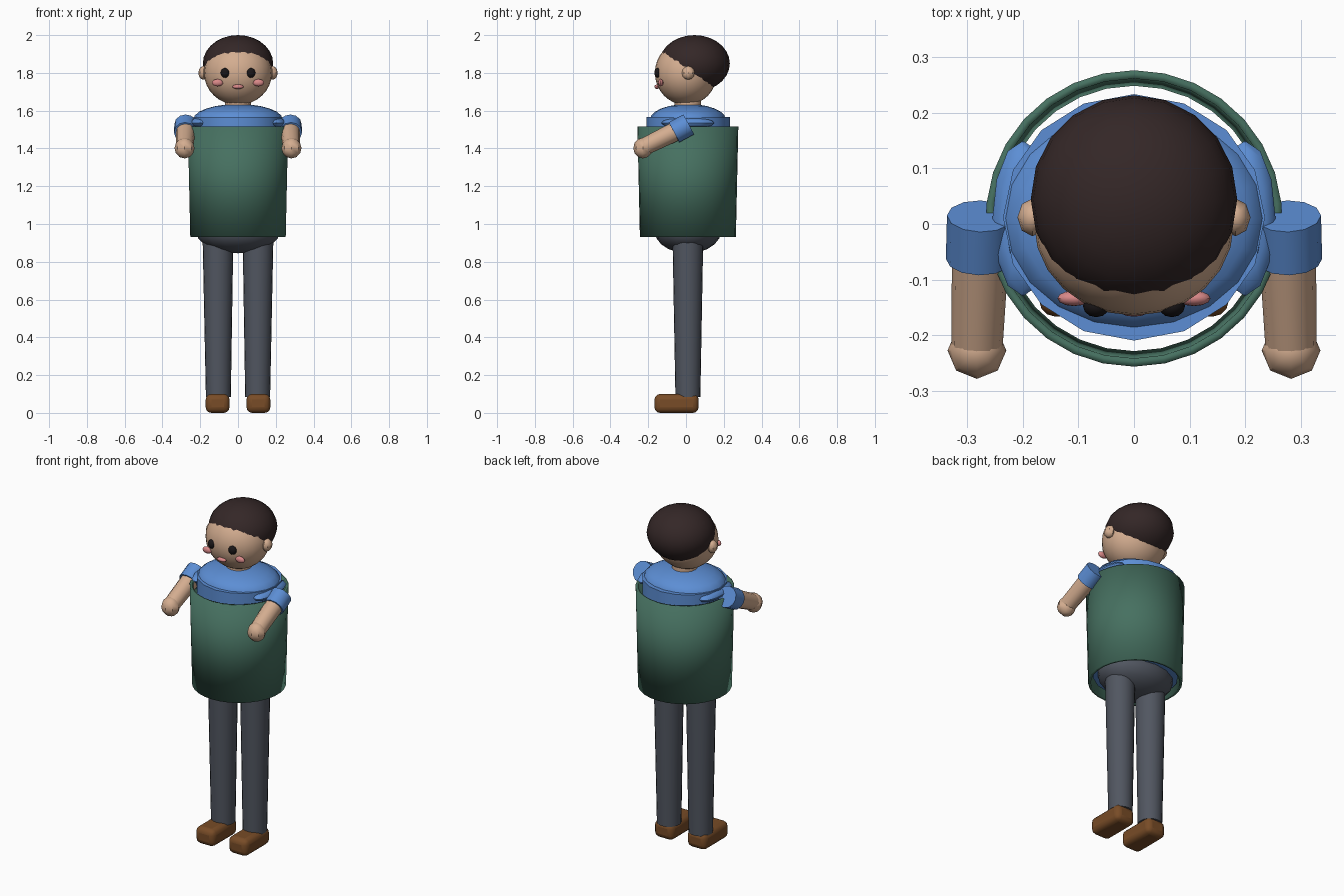
import bpy, math
from mathutils import Vector

if "Cube" in bpy.data.objects:
    bpy.data.objects.remove(bpy.data.objects["Cube"], do_unlink=True)


def material(name, r, g, b):
    m = bpy.data.materials.new(name)
    m.use_nodes = True
    m.diffuse_color = (r, g, b, 1)
    m.node_tree.nodes["Principled BSDF"].inputs["Base Color"].default_value = (r, g, b, 1)
    return m


SKIN = material("skin", 0.66, 0.42, 0.28)
HAIR = material("dark brown hair", 0.034, 0.020, 0.020)
BLUE = material("blue shirt", 0.107, 0.27, 0.66)
GREEN = material("green vest", 0.061, 0.162, 0.117)
GREY = material("grey trousers", 0.082, 0.093, 0.118)
BROWN = material("brown shoe", 0.188, 0.072, 0.020)
PINK = material("pink", 0.70, 0.25, 0.25)
BLACK = material("black eye", 0.010, 0.008, 0.009)


def finish(name, mat, angle=35):
    ob = bpy.context.object
    ob.name = name
    ob.data.materials.clear()
    ob.data.materials.append(mat)
    bpy.ops.object.transform_apply(location=False, rotation=True, scale=True)
    bpy.ops.object.shade_smooth_by_angle(angle=math.radians(angle))
    return ob


def ellipsoid(name, mat, loc, radii, seg=16, rings=10):
    bpy.ops.mesh.primitive_uv_sphere_add(segments=seg, ring_count=rings, location=loc)
    bpy.context.object.scale = radii
    return finish(name, mat)


def rod(name, mat, a, b, ra, rb, sides=16, stretch=(1, 1)):
    """Tapered cylinder from point a to point b."""
    a, b = Vector(a), Vector(b)
    d = b - a
    bpy.ops.mesh.primitive_cone_add(vertices=sides, radius1=ra, radius2=rb,
                                    depth=d.length, location=(a + b) / 2)
    ob = bpy.context.object
    ob.rotation_euler = d.to_track_quat("Z", "Y").to_euler()
    ob.scale = (stretch[0], stretch[1], 1)
    return finish(name, mat)


# Head, hair and neck
ellipsoid("head", SKIN, (0, 0, 1.80), (0.18, 0.165, 0.17), 24, 16)
ellipsoid("hair", HAIR, (0, 0.045, 1.85), (0.186, 0.187, 0.15), 20, 14)
rod("neck", SKIN, (0, 0.01, 1.58), (0, 0.01, 1.68), 0.07, 0.07)
ellipsoid("mouth", PINK, (0, -0.153, 1.727), (0.03, 0.014, 0.012), 12, 8)

# Shirt body with domed shoulders
rod("shirt_body", BLUE, (0, 0.012, 0.965), (0, 0.012, 1.567), 1, 1, 16, (0.236, 0.222))
ellipsoid("shirt_dome", BLUE, (0, 0.01, 1.555), (0.236, 0.2, 0.08), 20, 12)

# Open vest tube, slightly wider at the top
bpy.ops.mesh.primitive_cone_add(vertices=30, radius1=0.254, radius2=0.267, depth=0.585,
                                end_fill_type="NOTHING", location=(0, 0.01, 1.2225))
vest = finish("vest", GREEN)
wall = vest.modifiers.new("wall", "SOLIDIFY")
wall.thickness = 0.015
wall.offset = -1

# Hips
ellipsoid("hips", GREY, (0, 0.01, 0.96), (0.222, 0.175, 0.115), 16, 10)

for side, s in (("left", 1), ("right", -1)):
    # Face details
    ellipsoid(side + "_ear", SKIN, (s * 0.183, 0.012, 1.80), (0.027, 0.034, 0.036), 8, 6)
    ellipsoid(side + "_eye", BLACK, (s * 0.068, -0.148, 1.80), (0.024, 0.02, 0.026), 12, 8)
    ellipsoid(side + "_cheek", PINK, (s * 0.108, -0.134, 1.748), (0.03, 0.014, 0.019), 12, 8)

    # Shoulder, sleeve, forearm and hand
    ellipsoid(side + "_shoulder", BLUE, (s * 0.2, 0.01, 1.535), (0.055, 0.14, 0.03), 12, 8)
    rod(side + "_sleeve", BLUE, (s * 0.277, 0.014, 1.527), (s * 0.279, -0.064, 1.485),
        0.06, 0.06, 12)
    rod(side + "_arm", SKIN, (s * 0.276, -0.03, 1.503), (s * 0.283, -0.225, 1.407),
        0.052, 0.046, 12)
    ellipsoid(side + "_hand", SKIN, (s * 0.283, -0.228, 1.402), (0.053, 0.051, 0.055), 8, 6)

    # Trouser leg
    rod(side + "_leg", GREY, (s * 0.104, 0.01, 0.085), (s * 0.106, 0.01, 0.905),
        0.066, 0.081, 20)

    # Rounded shoe
    bpy.ops.mesh.primitive_cube_add(size=1, location=(s * 0.108, -0.05, 0.05))
    bpy.context.object.scale = (0.126, 0.234, 0.1)
    shoe = finish(side + "_shoe", BROWN)
    bev = shoe.modifiers.new("rounding", "BEVEL")
    bev.width = 0.03
    bev.segments = 3
